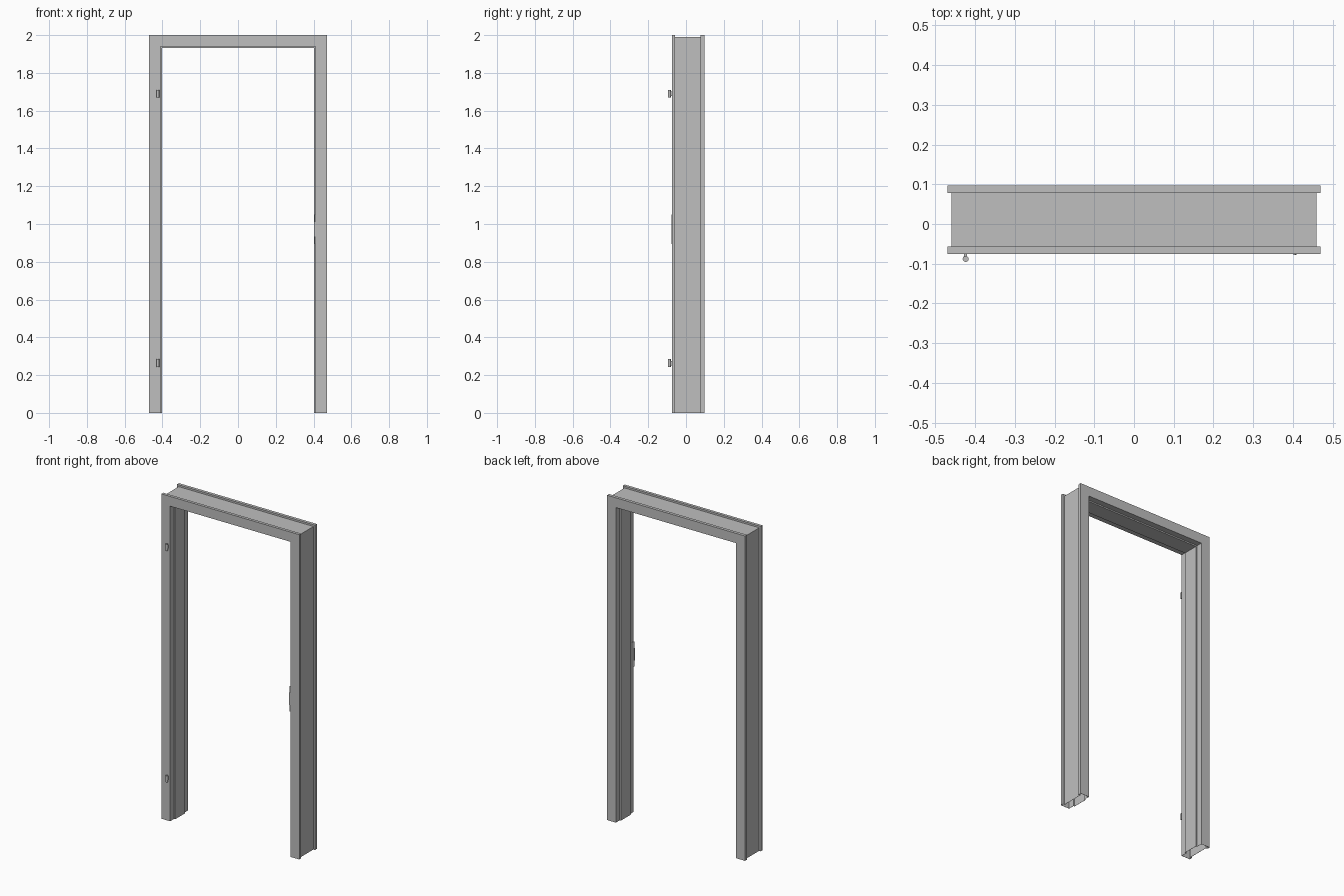
import bpy, bmesh, math

if "Cube" in bpy.data.objects:
    bpy.data.objects.remove(bpy.data.objects["Cube"])

grey = bpy.data.materials.new("steel_grey")
grey.use_nodes = True
COLOUR = (0.52, 0.52, 0.52, 1)
grey.diffuse_color = COLOUR
grey.node_tree.nodes["Principled BSDF"].inputs["Base Color"].default_value = COLOUR

HALF_W, TOP = 0.47, 2.0
FRONT, BACK = -0.075, 0.097


def finish(name, bm):
    bmesh.ops.recalc_face_normals(bm, faces=bm.faces)
    mesh = bpy.data.meshes.new(name)
    bm.to_mesh(mesh)
    bm.free()
    obj = bpy.data.objects.new(name, mesh)
    obj.data.materials.append(grey)
    bpy.context.collection.objects.link(obj)
    return obj


def box(name, x0, x1, y0, y1, z0, z1):
    bm = bmesh.new()
    bmesh.ops.create_cube(bm, size=1)
    for v in bm.verts:
        v.co = ((x0 + x1) / 2 + v.co.x * (x1 - x0),
                (y0 + y1) / 2 + v.co.y * (y1 - y0),
                (z0 + z1) / 2 + v.co.z * (z1 - z0))
    return finish(name, bm)


def upright_prism(name, outline, z0, height):
    bm = bmesh.new()
    face = bm.faces.new([bm.verts.new((x, y, z0)) for x, y in outline])
    res = bmesh.ops.extrude_face_region(bm, geom=[face])
    for v in res["geom"]:
        if isinstance(v, bmesh.types.BMVert):
            v.co.z += height
    return finish(name, bm)


# Folded sheet profile: (distance inward from the outer edge, y)
profile = [(0, FRONT), (0, -0.057), (0.011, -0.057), (0.011, 0.078),
           (0, 0.078), (0, BACK), (0.06, BACK), (0.06, 0.06),
           (0.068, 0.06), (0.068, -0.037), (0.06, -0.037), (0.06, FRONT)]

# Hollow frame: profile swept up one jamb, across the head and down the other
bm = bmesh.new()
rings = []
for side, at_top in ((-1, False), (-1, True), (1, True), (1, False)):
    rings.append([bm.verts.new((side * (HALF_W - u), y, TOP - u if at_top else 0))
                  for u, y in profile])
n = len(profile)
for a, b in zip(rings, rings[1:]):
    for i in range(n):
        j = (i + 1) % n
        bm.faces.new((a[i], a[j], b[j], b[i]))
frame = finish("door_frame", bm)
sheet = frame.modifiers.new("sheet_thickness", "SOLIDIFY")
sheet.thickness = 0.0015
sheet.offset = -1

# Hinges: round knuckle with a small tab to the front face
HINGE_X, HINGE_Y, R = -0.424, -0.088, 0.0075
circle = [(HINGE_X + R * math.cos(math.tau * k / 16),
           HINGE_Y + R * math.sin(math.tau * k / 16)) for k in range(16)]
for label, z in (("lower", 0.264), ("upper", 0.264 + 1.425)):
    pin = upright_prism(label + "_hinge_knuckle", circle, z - 0.02, 0.04)
    bpy.context.view_layer.objects.active = pin
    pin.select_set(True)
    bpy.ops.object.shade_smooth_by_angle()
    pin.select_set(False)
    box(label + "_hinge_tab", HINGE_X - 0.004, HINGE_X + 0.004,
        HINGE_Y, FRONT, z - 0.012, z + 0.012)

# Strike plate in the front rebate, with a lip curling round the front edge
strike = [(0.41, -0.04), (0.4085, -0.04), (0.4085, -0.07), (0.405, -0.0765),
          (0.407, -0.0775), (0.41, -0.0755)]
upright_prism("strike_plate", strike, 0.895, 0.155)
box("strike_lip", 0.402, 0.409, -0.0775, -0.0755, 0.935, 1.01)
